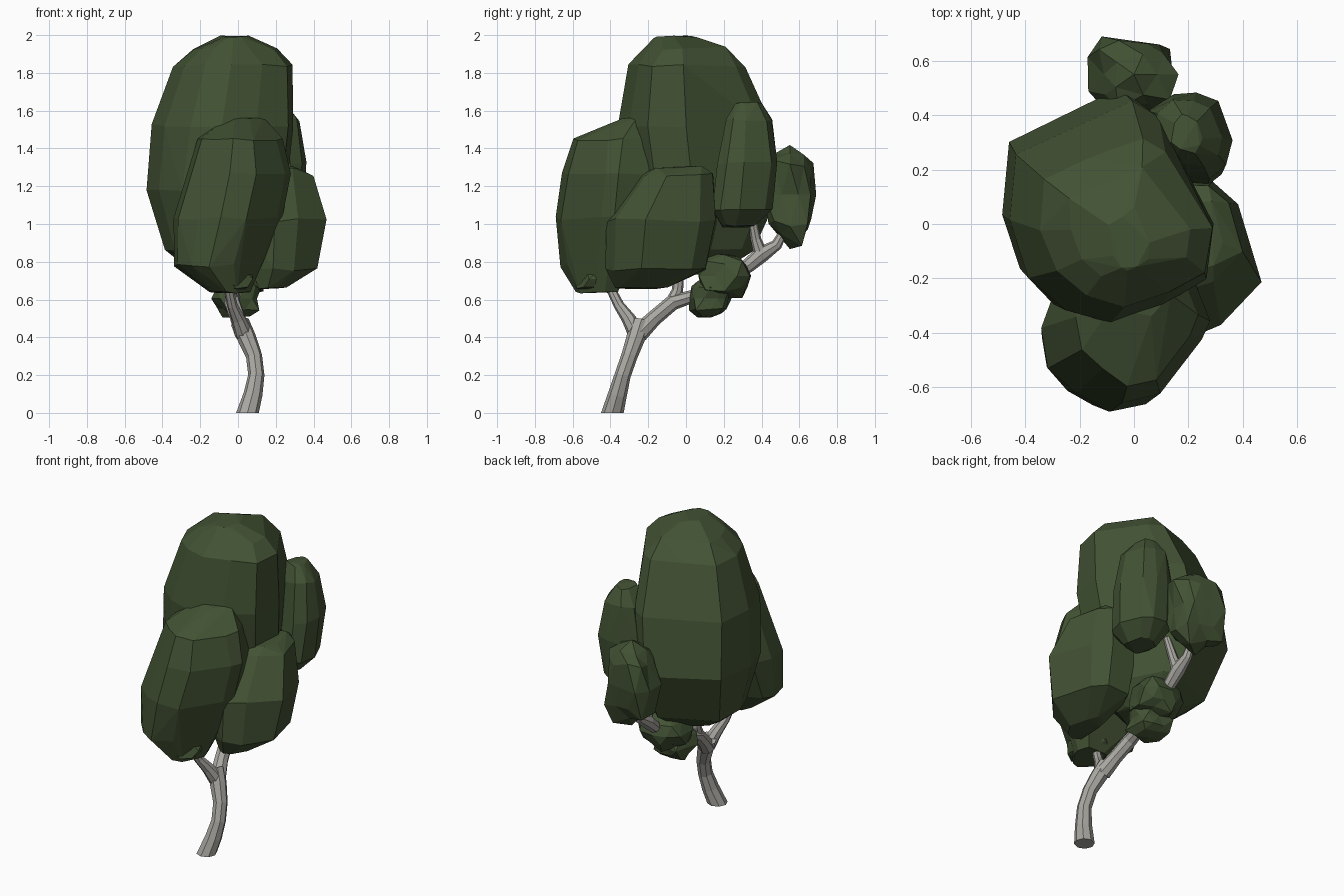
import bpy, bmesh, math, random
from mathutils import Vector

random.seed(7)
cube = bpy.data.objects.get("Cube")
if cube:
    bpy.data.objects.remove(cube, do_unlink=True)


def material(name, colour):
    m = bpy.data.materials.new(name)
    m.use_nodes = True
    m.diffuse_color = (*colour, 1)
    bsdf = m.node_tree.nodes["Principled BSDF"]
    bsdf.inputs["Base Color"].default_value = (*colour, 1)
    bsdf.inputs["Roughness"].default_value = 0.9
    return m


LEAF = material("dark green leaves", (0.055, 0.085, 0.034))
BARK = material("grey bark", (0.40, 0.39, 0.36))


def finish(bm, name, mat):
    bmesh.ops.recalc_face_normals(bm, faces=bm.faces)
    mesh = bpy.data.meshes.new(name)
    bm.to_mesh(mesh)
    bm.free()
    mesh.materials.append(mat)
    obj = bpy.data.objects.new(name, mesh)
    bpy.context.collection.objects.link(obj)


def faceted_clump(name, plan, rings, jitter=0.009):
    """Chunky hull: a unit plan outline fitted to rings of height, x range, y range."""
    bm = bmesh.new()
    for z, x0, x1, y0, y1 in rings:
        for u, v in plan:
            x = (x0 + x1) / 2 + (x1 - x0) / 2 * u
            y = (y0 + y1) / 2 + (y1 - y0) / 2 * v
            wobble = [random.uniform(-jitter, jitter) for _ in range(3)]
            bm.verts.new(Vector((x, y, z)) + Vector(wobble))
    hull = bmesh.ops.convex_hull(bm, input=bm.verts)
    loose = [v for v in hull["geom_interior"] if isinstance(v, bmesh.types.BMVert)]
    bmesh.ops.delete(bm, geom=loose, context="VERTS")
    bmesh.ops.dissolve_limit(bm, angle_limit=math.radians(6),
                             verts=bm.verts, edges=bm.edges)
    finish(bm, name, LEAF)


def spiky_clump(name, centre, size, rough):
    """Small boxy tuft with irregular points."""
    bm = bmesh.new()
    bmesh.ops.create_icosphere(bm, subdivisions=2, radius=1)
    for v in bm.verts:
        f = random.uniform(1 - rough, 1 + rough * 0.4)
        boxy = [math.copysign(abs(c) ** 0.8, c) for c in v.co]
        v.co = Vector(centre) + Vector([c * s * f for c, s in zip(boxy, size)])
    finish(bm, name, LEAF)


def branch(name, points, sides=8):
    """Tapered tube through x, y, z, radius points."""
    bm = bmesh.new()
    cos = [Vector(p[:3]) for p in points]
    loops = []
    for i, p in enumerate(points):
        d = cos[min(i + 1, len(cos) - 1)] - cos[max(i - 1, 0)]
        if i == 0 and p[2] == 0:
            d = Vector((0, 0, 1))
        u = d.cross(Vector((1, 0, 0))).normalized()
        w = d.cross(u).normalized()
        loops.append([bm.verts.new(cos[i] + p[3] * (u * math.cos(a) + w * math.sin(a)))
                      for a in (math.tau * k / sides for k in range(sides))])
    for a, b in zip(loops, loops[1:]):
        for k in range(sides):
            n = (k + 1) % sides
            bm.faces.new((a[k], a[n], b[n], b[k]))
    bm.faces.new(loops[0])
    bm.faces.new(loops[-1])
    finish(bm, name, BARK)


# Trunk and branches
branch("trunk", [(0.05, -0.39, 0, 0.06), (0.08, -0.362, 0.1, 0.05),
                 (0.097, -0.335, 0.2, 0.043), (0.085, -0.3, 0.3, 0.043),
                 (0.045, -0.265, 0.4, 0.05), (0.01, -0.24, 0.48, 0.05)])
branch("front_branch", [(0.03, -0.26, 0.42, 0.048), (0.0, -0.305, 0.5, 0.037),
                        (-0.03, -0.355, 0.57, 0.028), (-0.05, -0.4, 0.66, 0.025),
                        (-0.06, -0.42, 0.8, 0.02)])
branch("back_branch", [(0.03, -0.25, 0.42, 0.05), (0.0, -0.17, 0.5, 0.042),
                       (-0.03, -0.07, 0.585, 0.042), (-0.02, 0.06, 0.625, 0.032),
                       (0.0, 0.2, 0.7, 0.032), (0.0, 0.33, 0.78, 0.038),
                       (0.0, 0.4, 0.84, 0.044), (0.0, 0.48, 0.89, 0.03),
                       (0.0, 0.54, 1.0, 0.018)])
branch("middle_branch", [(-0.03, -0.08, 0.57, 0.038), (-0.04, -0.045, 0.65, 0.03),
                         (-0.05, -0.03, 0.85, 0.025)])
branch("upper_twig", [(0.0, 0.4, 0.83, 0.038), (0.01, 0.37, 0.92, 0.028),
                      (0.04, 0.345, 1.06, 0.02)])

# Large leaf masses
faceted_clump("main_crown",
              [(-.95, .5), (-.38, .77), (.19, 1), (.45, .82), (.72, .35), (1, -.1),
               (.95, -.6), (.5, -.84), (0, -1), (-.48, -.9), (-.82, -.6), (-1, -.1)], [
    (0.74, -0.22, 0.06, -0.15, 0.16), (0.86, -0.39, 0.18, -0.27, 0.35),
    (1.18, -0.48, 0.25, -0.33, 0.5), (1.52, -0.45, 0.29, -0.36, 0.46),
    (1.84, -0.345, 0.28, -0.3, 0.32), (1.93, -0.24, 0.2, -0.21, 0.2),
    (1.99, -0.09, 0.05, -0.17, 0.06)])
faceted_clump("front_clump",
              [(-1, .3), (-.9, -.3), (-.55, -.7), (-.16, -1), (.35, -.85), (.58, -.3),
               (.9, -.04), (1, .3), (.8, 1), (-.3, 1), (-.8, .75)], [
    (0.64, -0.15, 0.06, -0.58, -0.36), (0.78, -0.345, 0.13, -0.66, -0.3),
    (1.03, -0.345, 0.24, -0.695, -0.2), (1.27, -0.27, 0.28, -0.65, -0.19),
    (1.45, -0.22, 0.23, -0.6, -0.2), (1.56, -0.06, 0.13, -0.34, -0.22)])
faceted_clump("side_clump",
              [(1, -.25), (.6, .7), (.2, 1), (-.6, 1), (-1, .5), (-1, -.7),
               (-.3, -1), (.3, -.82)], [
    (0.66, 0.12, 0.25, -0.38, -0.1), (0.76, 0.06, 0.42, -0.43, 0.11),
    (1.02, 0.03, 0.475, -0.43, 0.16), (1.26, 0.1, 0.4, -0.24, 0.14),
    (1.3, 0.2, 0.33, -0.17, 0.08)])
faceted_clump("back_side_clump",
              [(1, -.1), (.85, -.7), (.4, -1), (-.4, -.9), (-1, -.3), (-.9, .6),
               (-.4, .95), (.2, 1), (.6, .75)], [
    (0.99, 0.1, 0.26, 0.18, 0.37), (1.08, 0.05, 0.35, 0.14, 0.46),
    (1.32, 0.04, 0.37, 0.17, 0.485), (1.55, 0.07, 0.33, 0.21, 0.46),
    (1.64, 0.14, 0.25, 0.26, 0.4)])

# Small tufts
spiky_clump("back_tuft", (0.0, 0.55, 1.155), (0.165, 0.15, 0.285), 0.25)
spiky_clump("low_tuft", (0.0, 0.205, 0.725), (0.145, 0.16, 0.13), 0.2)
spiky_clump("low_tuft_tip", (0.0, 0.13, 0.605), (0.135, 0.12, 0.11), 0.25)
spiky_clump("front_under_tuft", (-0.06, -0.46, 0.71), (0.14, 0.13, 0.08), 0.2)
